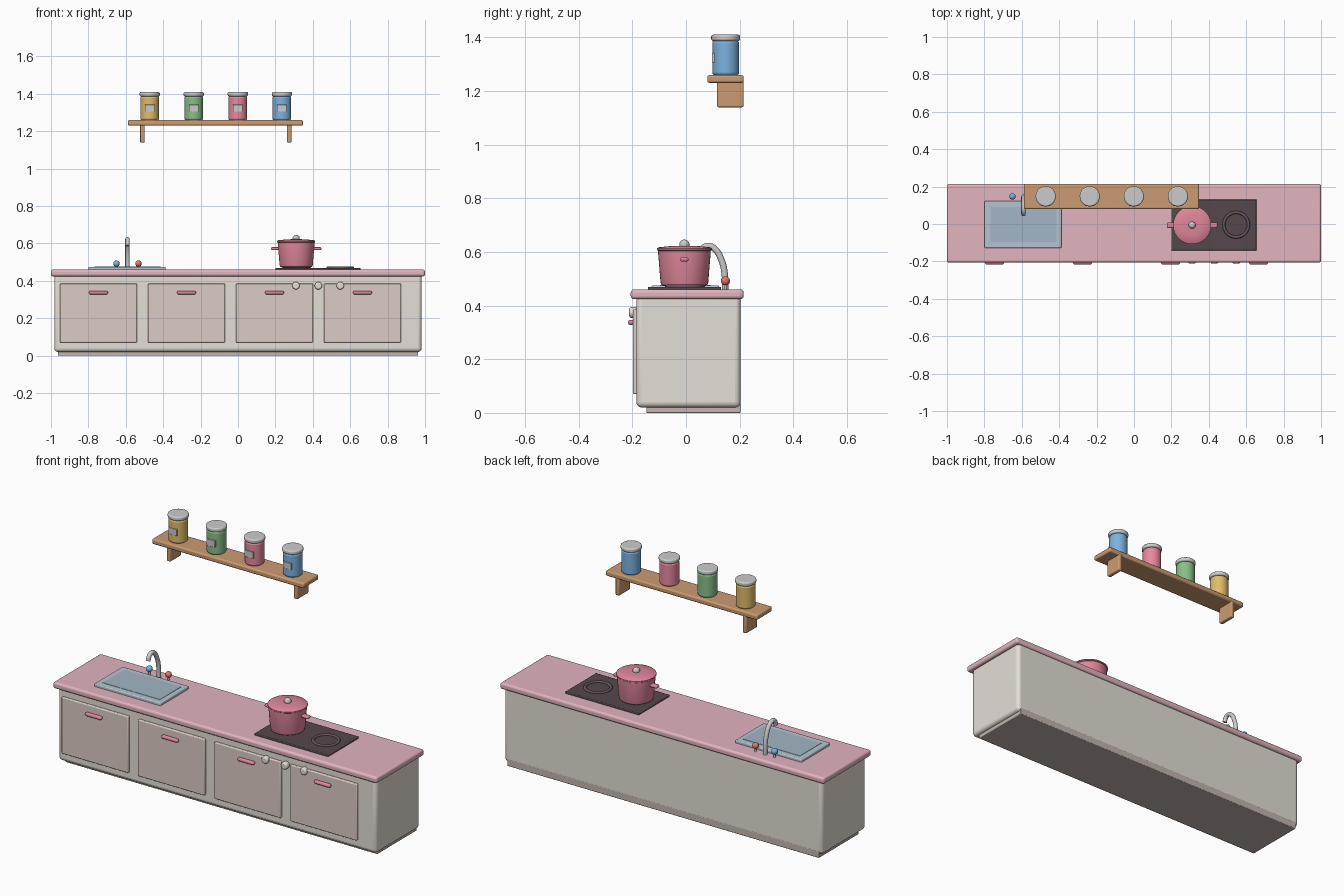
import bpy, math

if "Cube" in bpy.data.objects:
    bpy.data.objects.remove(bpy.data.objects["Cube"])

COL = dict(
    pink=(.76, .46, .53), rose=(.74, .24, .33), cream=(.78, .74, .68), door=(.72, .60, .55),
    plinth=(.55, .47, .43), dark=(.09, .065, .075), ring=(.13, .09, .11), rim=(.47, .56, .63),
    basin=(.36, .47, .56), wood=(.60, .33, .17), yellow=(.75, .50, .15), green=(.25, .52, .25),
    jarpink=(.80, .25, .35), blue=(.20, .45, .75), red=(.75, .18, .14))
MATS = {}
for key, c in COL.items():
    MATS[key] = bpy.data.materials.new(key)
    MATS[key].diffuse_color = (*c, 1)


def finish(ob, name, col=None, bevel=0, seg=3):
    ob.name = name
    if col:
        ob.data.materials.append(MATS[col])
    if bevel:
        m = ob.modifiers.new("bevel", 'BEVEL')
        m.width, m.segments, m.limit_method = bevel, seg, 'ANGLE'
    bpy.ops.object.shade_smooth_by_angle(angle=math.radians(40))
    return ob


def box(name, x, y, z, col=None, bevel=0, seg=3):
    """Box from (min, max) ranges."""
    bpy.ops.mesh.primitive_cube_add(size=1, location=[sum(r) / 2 for r in (x, y, z)])
    ob = bpy.context.object
    ob.scale = [r[1] - r[0] for r in (x, y, z)]
    bpy.ops.object.transform_apply(location=False, rotation=False, scale=True)
    return finish(ob, name, col, bevel, seg)


def cyl(name, r, depth, loc, col=None, bevel=0, rot=(0, 0, 0)):
    bpy.ops.mesh.primitive_cylinder_add(vertices=32, radius=r, depth=depth, location=loc, rotation=rot)
    return finish(bpy.context.object, name, col, bevel)


def ball(name, r, loc, col=None):
    bpy.ops.mesh.primitive_uv_sphere_add(segments=24, ring_count=14, radius=r, location=loc)
    return finish(bpy.context.object, name, col)


def lathe(name, profile, loc, col=None, n=40):
    """Revolve (radius, height) points around z."""
    verts, faces = [], []
    for r, z in profile:
        for i in range(n):
            a = 2 * math.pi * i / n
            verts.append((r * math.cos(a), r * math.sin(a), z))
    for k in range(len(profile) - 1):
        for i in range(n):
            j = (i + 1) % n
            faces.append((k * n + i, k * n + j, (k + 1) * n + j, (k + 1) * n + i))
    faces.append(tuple(reversed(range(n))))
    faces.append(tuple(range((len(profile) - 1) * n, len(profile) * n)))
    me = bpy.data.meshes.new(name)
    me.from_pydata(verts, [], faces)
    ob = bpy.data.objects.new(name, me)
    bpy.context.collection.objects.link(ob)
    ob.location = loc
    bpy.ops.object.select_all(action='DESELECT')
    ob.select_set(True)
    bpy.context.view_layer.objects.active = ob
    return finish(ob, name, col)


# Cabinet
box("plinth", (-.963, .963), (-.147, .203), (0, .04), "plinth", .004)
box("cabinet_body", (-.982, .982), (-.185, .203), (.02, .44), "cream", .02, 4)
box("countertop", (-1, 1), (-.206, .215), (.424, .46), "pink", .012, 4)

# Doors with handles
for i in range(4):
    x = -.746 + .4705 * i
    box(f"door_{i + 1}", (x - .206, x + .206), (-.198, -.178), (.07, .385), "door", .005)
    box(f"door_handle_{i + 1}", (x - .051, x + .051), (-.216, -.194), (.327, .347), "rose", .0095, 4)

# Stove knobs
for i, x in enumerate((.31, .43, .547)):
    cyl(f"stove_knob_{i + 1}", .02, .03, (x, -.197, .374), "cream", .008, (math.pi / 2, 0, 0))

# Sink
box("sink_rim", (-.799, -.388), (-.129, .123), (.45, .475), "rim", .005)
box("sink_basin", (-.768, -.414), (-.097, .092), (.455, .4765), "basin", .001, 1)

# Faucet: swept tube
cu = bpy.data.curves.new("faucet", 'CURVE')
cu.dimensions = '3D'
cu.bevel_depth, cu.bevel_resolution, cu.resolution_u = .012, 4, 8
cu.use_fill_caps = True
path = [(.146, .455), (.144, .52), (.132, .57), (.108, .61), (.082, .622), (.06, .61), (.053, .588)]
sp = cu.splines.new('BEZIER')
sp.bezier_points.add(len(path) - 1)
for p, (y, z) in zip(sp.bezier_points, path):
    p.co = (-.591, y, z)
    p.handle_left_type = p.handle_right_type = 'AUTO'
bpy.context.collection.objects.link(bpy.data.objects.new("faucet", cu))

# Taps
for name, x, col in (("cold_tap", -.65, "blue"), ("hot_tap", -.532, "red")):
    ball(name, .017, (x, .147, .492), col)
    cyl(name + "_stem", .006, .03, (x, .147, .47))

# Cooktop
box("cooktop", (.2, .655), (-.142, .131), (.455, .47), "dark", .004)
for name, x in (("left_burner", .313), ("right_burner", .546)):
    bpy.ops.mesh.primitive_torus_add(location=(x, -.004, .47), major_radius=.066, minor_radius=.008,
                                     major_segments=40, minor_segments=10)
    finish(bpy.context.object, name, "ring")

# Pot
px, py = .311, -.006
lathe("pot", [(.078, .472), (.086, .477), (.089, .487), (.098, .598), (.098, .606)], (px, py, 0), "rose")
lathe("pot_lid", [(.098, .604), (.102, .607), (.102, .613), (.097, .617), (.05, .622), (.01, .623)],
      (px, py, 0), "rose")
ball("lid_knob", .019, (px, py, .627))
for s, side in ((-1, "left"), (1, "right")):
    xs = sorted((px + s * .085, px + s * .135))
    box(f"pot_handle_{side}", xs, (py - .015, py + .015), (.564, .58), "rose", .007)

# Shelf with brackets
box("shelf", (-.589, .348), (.08, .215), (1.23, 1.259), "wood", .008)
for side, x in (("left", -.511), ("right", .274)):
    box(f"shelf_bracket_{side}", (x - .012, x + .012), (.116, .215), (1.139, 1.24), "wood", .006)

# Jars
for i, col in enumerate(("yellow", "green", "jarpink", "blue")):
    x, y = -.472 + .2355 * i, .148
    cyl(f"jar_{i + 1}", .05, .13, (x, y, 1.323), col, .01)
    cyl(f"jar_lid_{i + 1}", .054, .023, (x, y, 1.398), None, .007)
    box(f"jar_label_{i + 1}", (x - .026, x + .026), (.096, .112), (1.305, 1.342), None, .001, 1)

for m in bpy.data.materials:
    if m.users and not m.is_grease_pencil:
        m.use_nodes = True
        m.node_tree.nodes["Principled BSDF"].inputs["Base Color"].default_value = m.diffuse_color
